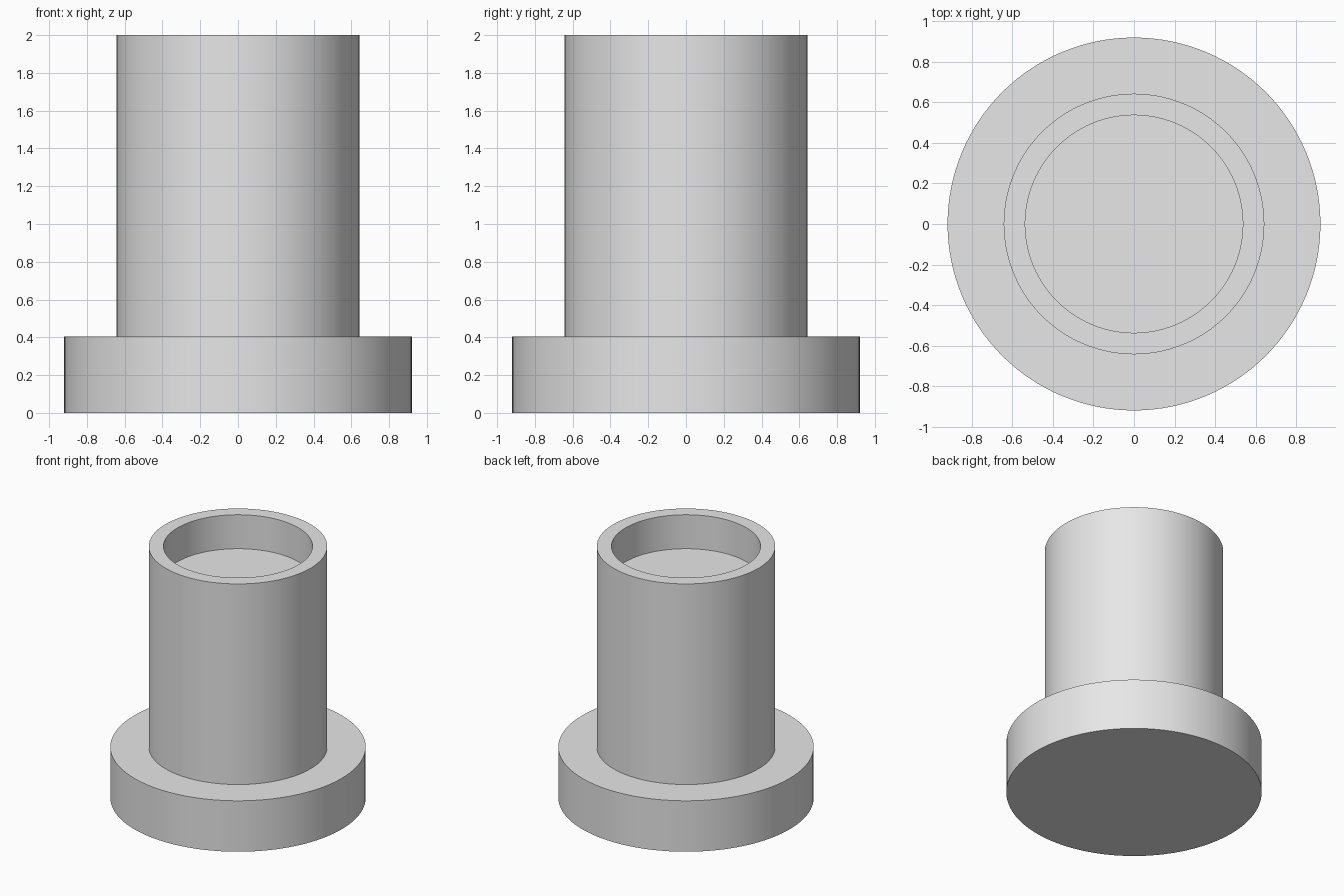
import bpy, bmesh
from math import pi, radians

cube = bpy.data.objects.get("Cube")
if cube:
    bpy.data.objects.remove(cube, do_unlink=True)

# Dimensions
flange_radius, flange_height = 0.92, 0.405
post_radius, post_top = 0.643, 2.0
recess_radius, recess_floor = 0.537, 1.73
segments = 128

# Plain grey material
grey = bpy.data.materials.new("light grey")
grey.use_nodes = True
colour = (0.8, 0.8, 0.8, 1)
grey.diffuse_color = colour
grey.node_tree.nodes["Principled BSDF"].inputs["Base Color"].default_value = colour

# Half section from the underside centre, around the flange and post, to the recess floor
profile = [
    (0, 0), (flange_radius, 0), (flange_radius, flange_height),
    (post_radius, flange_height), (post_radius, post_top),
    (recess_radius, post_top), (recess_radius, recess_floor), (0, recess_floor),
]

# Turn the section about the vertical axis
bm = bmesh.new()
verts = [bm.verts.new((r, 0, z)) for r, z in profile]
edges = [bm.edges.new(pair) for pair in zip(verts, verts[1:])]
bmesh.ops.spin(bm, geom=verts + edges, cent=(0, 0, 0), axis=(0, 0, 1),
               angle=2 * pi, steps=segments, use_duplicate=False)
bmesh.ops.remove_doubles(bm, verts=bm.verts, dist=0.0001)
bmesh.ops.recalc_face_normals(bm, faces=bm.faces)

mesh = bpy.data.meshes.new("flanged_post")
bm.to_mesh(mesh)
bm.free()
mesh.materials.append(grey)
post = bpy.data.objects.new("flanged_post", mesh)
bpy.context.collection.objects.link(post)

# Smooth round walls with crisp rims
bpy.ops.object.select_all(action="DESELECT")
post.select_set(True)
bpy.context.view_layer.objects.active = post
bpy.ops.object.shade_smooth_by_angle(angle=radians(30))
